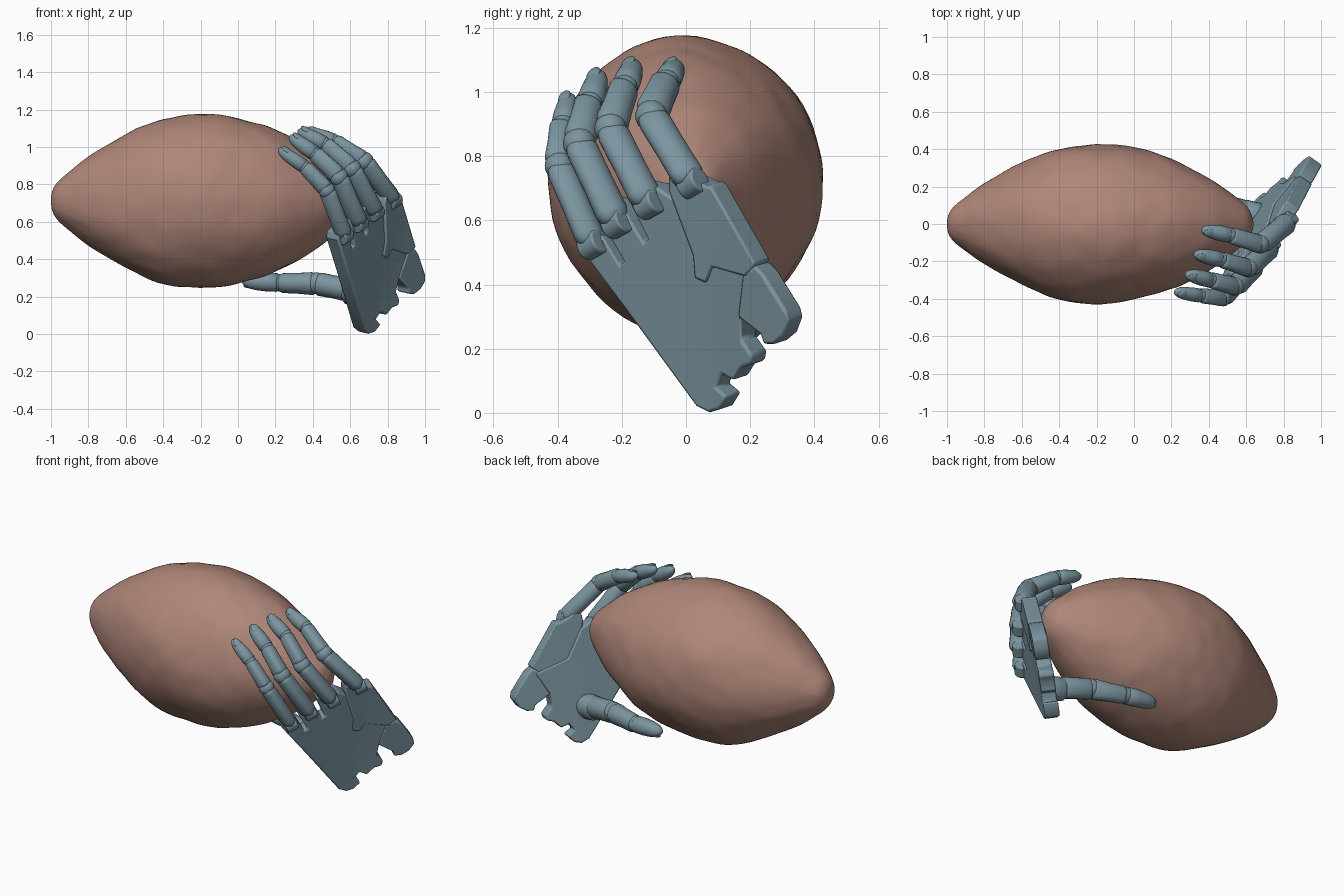
import bpy, bmesh, math
from mathutils import Vector, noise

if "Cube" in bpy.data.objects:
    bpy.data.objects.remove(bpy.data.objects["Cube"])


def material(name, rgb):
    m = bpy.data.materials.new(name)
    m.diffuse_color = (*rgb, 1)
    m.use_nodes = True
    m.node_tree.nodes["Principled BSDF"].inputs["Base Color"].default_value = m.diffuse_color
    return m


SKIN = material("fruit_skin", (0.43, 0.24, 0.19))
STEEL = material("hand_shell", (0.20, 0.30, 0.35))
NORMAL = Vector((0.80, -0.57, -0.18)).normalized()   # outward from back of hand
ACROSS = Vector((0.30, 0.36, 0.20)).normalized()     # along the knuckle row


def finish(bm, name, mat, angle=35, bevel=0):
    bmesh.ops.recalc_face_normals(bm, faces=bm.faces)
    mesh = bpy.data.meshes.new(name)
    bm.to_mesh(mesh)
    bm.free()
    ob = bpy.data.objects.new(name, mesh)
    bpy.context.collection.objects.link(ob)
    mesh.materials.append(mat)
    if bevel:
        b = ob.modifiers.new("soft_edges", 'BEVEL')
        b.width, b.segments, b.limit_method = bevel, 2, 'ANGLE'
        b.angle_limit = math.radians(40)
    bpy.ops.object.select_all(action='DESELECT')
    ob.select_set(True)
    bpy.context.view_layer.objects.active = ob
    bpy.ops.object.shade_smooth_by_angle(angle=math.radians(angle))
    return ob


def skin_rings(bm, rings):
    loops = [[bm.verts.new(p) for p in ring] for ring in rings]
    n = len(loops[0])
    for a, b in zip(loops, loops[1:]):
        for i in range(n):
            bm.faces.new((a[i], a[(i + 1) % n], b[(i + 1) % n], b[i]))
    bm.faces.new(loops[0])
    bm.faces.new(loops[-1])


def smooth_profile(pts, steps):
    out = []
    for i in range(len(pts) - 1):
        p = [Vector(pts[max(0, min(len(pts) - 1, i + k))]) for k in (-1, 0, 1, 2)]
        for s in range(steps):
            t = s / steps
            out.append(0.5 * (2 * p[1] + (p[2] - p[0]) * t
                       + (2 * p[0] - 5 * p[1] + 4 * p[2] - p[3]) * t * t
                       + (3 * p[1] - p[0] - 3 * p[2] + p[3]) * t ** 3))
    return out + [Vector(pts[-1])]


# Lemon-shaped fruit lying along x, lightly lumpy
profile = [(-1, .004), (-.993, .05), (-.965, .095), (-.9, .15), (-.8, .225), (-.6, .338),
           (-.4, .415), (-.2, .437), (0, .416), (.2, .357), (.4, .255), (.5, .185),
           (.6, .10), (.63, .045), (.64, .004)]
rings = []
for x, r in smooth_profile(profile, 7):
    ring = []
    for k in range(80):
        a = k * math.tau / 80
        c, s = math.cos(a), math.sin(a)
        rr = r * (1 + 0.03 * noise.noise(Vector((x * 3, c * 1.5, s * 1.5)))
                  + 0.014 * noise.noise(Vector((x * 10, c * 4, s * 4))))
        ring.append((x, rr * c * 0.97, 0.712 + rr * s * 1.06))
    rings.append(ring)
bm = bmesh.new()
skin_rings(bm, rings)
finish(bm, "fruit", SKIN, 60)


# Palm plates: outlines in the side view, projected on the slightly bent hand plane
def plate(name, outline, lift, thick):
    bm = bmesh.new()
    verts = []
    for y, z in outline:
        x = (0.525 + 0.57 * y + 0.18 * z) / 0.8 + 0.2 * max(0, y - 0.08)
        verts.append(bm.verts.new(Vector((x, y, z)) + NORMAL * lift))
    face = bm.faces.new(verts)
    bmesh.ops.triangulate(bm, faces=[face])
    ext = bmesh.ops.extrude_face_region(bm, geom=bm.faces[:])
    moved = [g for g in ext["geom"] if isinstance(g, bmesh.types.BMVert)]
    bmesh.ops.translate(bm, vec=-NORMAL * thick, verts=moved)
    return finish(bm, name, STEEL, 35, 0.009)


plate("palm", [(.07, .0), (.10, .01), (.125, .05), (.09, .08), (.11, .12), (.145, .10),
               (.17, .14), (.20, .15), (.205, .18), (.17, .23), (.17, .31), (.21, .43),
               (.06, .50), (-.03, .66), (-.09, .70), (-.14, .71), (-.175, .69), (-.18, .66),
               (-.12, .54), (-.135, .53), (-.20, .64), (-.235, .66), (-.27, .64), (-.265, .59),
               (-.195, .47), (-.21, .46), (-.265, .55), (-.30, .565), (-.33, .54),
               (-.325, .50), (-.19, .32), (.03, .02)], 0, 0.085)
plate("index_side_plate", [(.025, .49), (.03, .42), (.065, .405), (.085, .455), (.19, .425),
                           (.22, .465), (.08, .71), (.06, .71), (.02, .73), (-.02, .76),
                           (-.05, .74), (-.05, .69)], 0.01, 0.085)
plate("wrist_lobe", [(.18, .43), (.215, .46), (.245, .43), (.313, .32), (.322, .285), (.305, .24),
                     (.275, .215), (.245, .215), (.235, .245), (.165, .30)], 0.008, 0.085)


# Tube segment with a ridged back, tapered and rounded at its ends
def segment(name, a, b, ra, rb, tip=False, back=NORMAL, deep=1.12):
    a, b = Vector(a), Vector(b)
    d = (b - a).normalized()
    side = d.cross(back).normalized()
    up = side.cross(d)
    length = (b - a).length
    if tip:
        stations = [(0, .75), (.06, 1), (.35, 1.03), (.6, .97), (.78, .84), (.9, .62), (.97, .35), (1, .08)]
    else:
        stations = [(0, .6), (.05, .88), (.13, 1), (.5, .97), (.9, 1), (.97, .9), (1, .7)]
    rings = []
    for t, f in stations:
        r = (ra + (rb - ra) * t) * f
        ring = []
        for k in range(20):
            th = k * math.tau / 20
            ridge = deep * (1 + (0 if tip else 0.13) * max(0, math.sin(th)) ** 8)
            ring.append(a + d * length * t + side * (r * math.cos(th)) + up * (r * ridge * math.sin(th)))
        rings.append(ring)
    bm = bmesh.new()
    skin_rings(bm, rings)
    finish(bm, name, STEEL, 50)
    return d, side, up


def ball(name, p, scale, axes):
    bm = bmesh.new()
    bmesh.ops.create_uvsphere(bm, u_segments=16, v_segments=10, radius=1)
    for v in bm.verts:
        c = v.co.copy()
        v.co = Vector(p) + sum((axes[i] * c[i] * scale[i] for i in range(3)), Vector())
    finish(bm, name, STEEL, 60)


def pin(name, p, radius, length):
    bm = bmesh.new()
    bmesh.ops.create_cone(bm, cap_ends=True, segments=20, radius1=radius, radius2=radius, depth=length)
    bmesh.ops.transform(bm, matrix=ACROSS.to_track_quat('Z', 'Y').to_matrix().to_4x4(), verts=bm.verts)
    bmesh.ops.translate(bm, vec=p, verts=bm.verts)
    finish(bm, name, STEEL, 35, 0.006)


# Four fingers: knuckle, middle joint, end joint, tip
fingers = {
    "index": [(.83, .02, .715), (.675, -.108, .925), (.515, -.06, 1.03), (.36, -.03, 1.085)],
    "middle": [(.735, -.115, .65), (.61, -.235, .885), (.465, -.19, 1.015), (.32, -.16, 1.09)],
    "ring": [(.65, -.215, .59), (.54, -.333, .84), (.41, -.30, .965), (.275, -.268, 1.06)],
    "little": [(.57, -.29, .525), (.475, -.395, .77), (.355, -.383, .895), (.215, -.362, .99)],
}
axes0 = [Vector((1, 0, 0)), Vector((0, 1, 0)), Vector((0, 0, 1))]
for name, pts in fingers.items():
    pts = [Vector(p) for p in pts]
    w = 0.044 if name == "little" else 0.049
    pin(name + "_knuckle", pts[0], 0.041, 0.07)
    segment(name + "_base", pts[0], pts[1], w, w * .98)
    ball(name + "_middle_joint", pts[1], (w * 1.03,) * 3, axes0)
    segment(name + "_middle", pts[1], pts[2], w * .98, w * .85)
    ball(name + "_end_joint", pts[2], (w * .8,) * 3, axes0)
    d, side, up = segment(name + "_tip", pts[2], pts[3], w * .86, w * .76, True,
                          NORMAL + Vector((0, 0, .8)), 1)
    ball(name + "_nail", pts[2].lerp(pts[3], .74) + up * w * .55,
         (.034, w * .48, .010), (d, side, up))

# Thumb reaching under the fruit
thumb = [Vector(p) for p in ((.70, .03, .215), (.61, .06, .236), (.42, .12, .272), (.22, .185, .275), (.02, .212, .285))]
down = Vector((0, .3, -1))
segment("thumb_root", thumb[0], thumb[1] - Vector((.04, -.01, 0)), .078, .066, False, down, 1)
segment("thumb_base", thumb[1], thumb[2], .062, .06, False, down, 1)
ball("thumb_joint", thumb[2], (.058,) * 3, axes0)
segment("thumb_middle", thumb[2], thumb[3], .06, .05, False, down, 1)
ball("thumb_end_joint", thumb[3], (.047,) * 3, axes0)
d, side, up = segment("thumb_tip", thumb[3], thumb[4], .05, .046, True, down, 1)
ball("thumb_nail", thumb[3].lerp(thumb[4], .76) + up * .027, (.04, .026, .011), (d, side, up))
